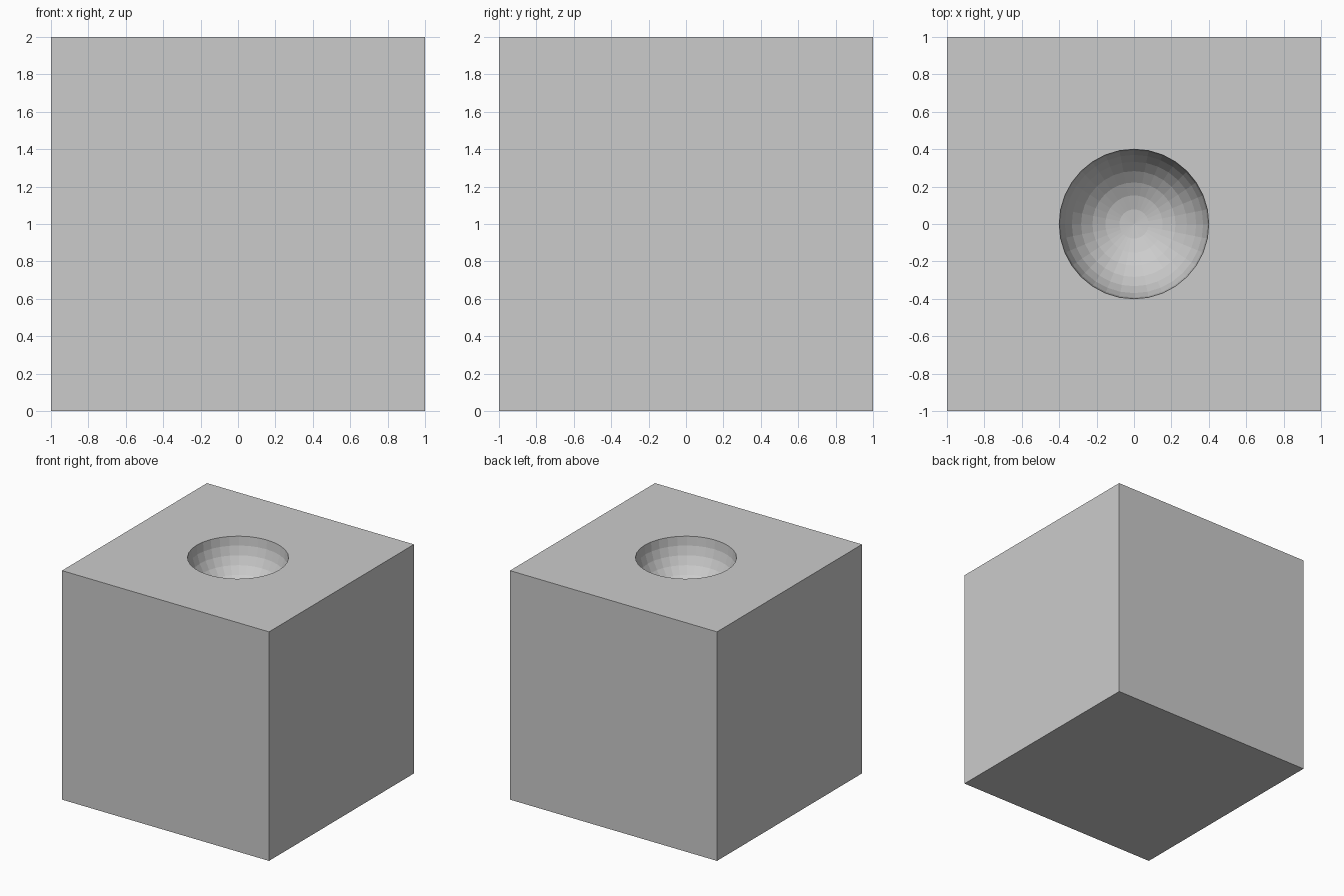
import bpy, bmesh
from mathutils import Matrix

if "Cube" in bpy.data.objects:
    bpy.data.objects.remove(bpy.data.objects["Cube"])

bm = bmesh.new()

# Bowl: lower half of a sphere, centred on the top face, facing inwards
bmesh.ops.create_uvsphere(bm, u_segments=32, v_segments=16, radius=0.4,
                          matrix=Matrix.Translation((0, 0, 2)))
bmesh.ops.delete(bm, geom=[v for v in bm.verts if v.co.z > 2.001], context='VERTS')
bmesh.ops.reverse_faces(bm, faces=bm.faces[:])

# Block: cube without its top face
cube = bmesh.ops.create_cube(bm, size=2, matrix=Matrix.Translation((0, 0, 1)))
top = [f for f in {f for v in cube['verts'] for f in v.link_faces}
       if f.calc_center_median().z > 1.99]
bmesh.ops.delete(bm, geom=top, context='FACES_ONLY')

# Top surface: fill between the square edge and the bowl rim
rim = [e for e in bm.edges if e.is_boundary]
bmesh.ops.triangle_fill(bm, edges=rim, use_beauty=True, normal=(0, 0, 1))
bmesh.ops.recalc_face_normals(bm, faces=bm.faces[:])

mesh = bpy.data.meshes.new("block_with_bowl")
bm.to_mesh(mesh)
bm.free()
bpy.context.collection.objects.link(bpy.data.objects.new("block_with_bowl", mesh))
